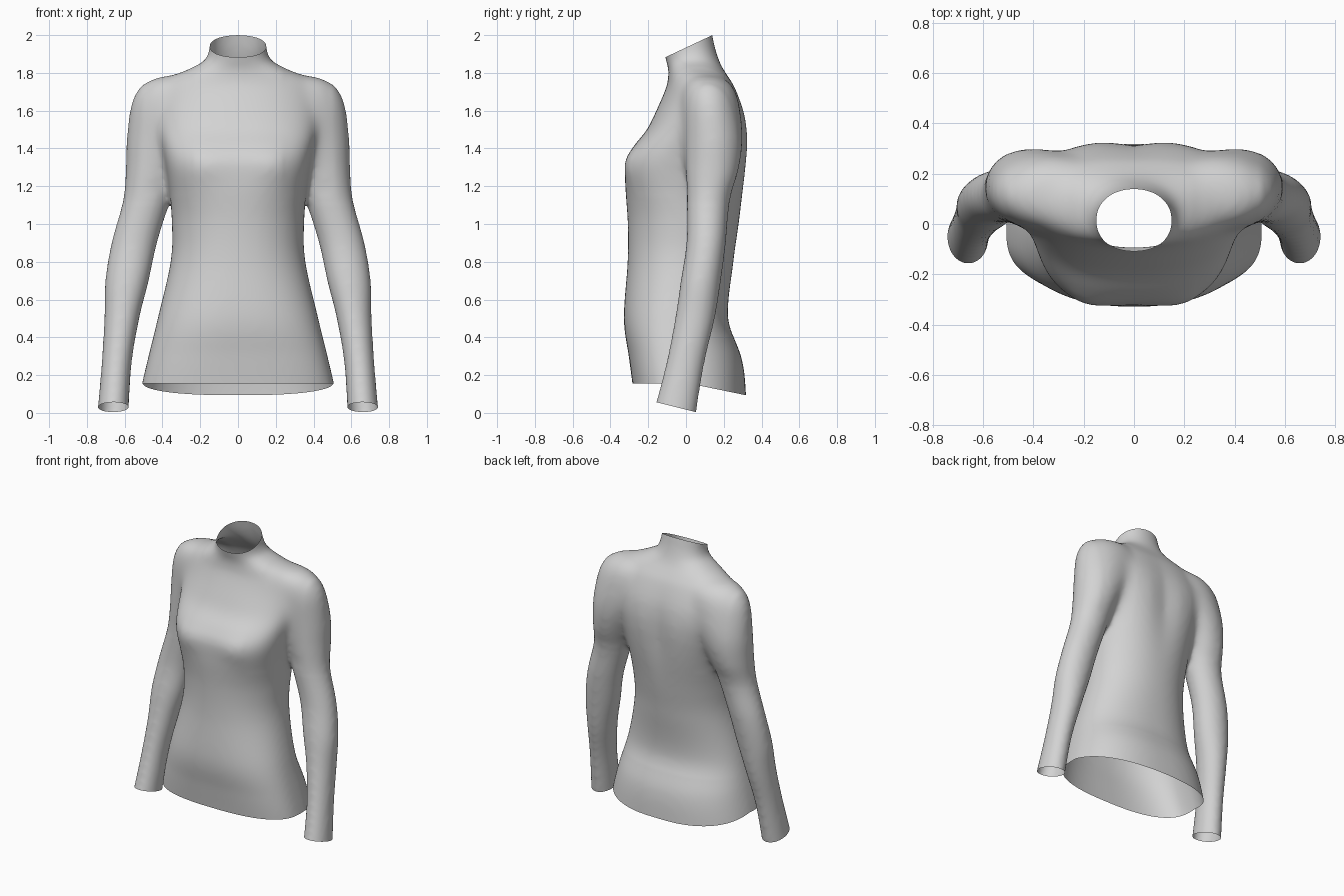
import bpy, bmesh, math
from mathutils import Vector

if "Cube" in bpy.data.objects:
    bpy.data.objects.remove(bpy.data.objects["Cube"])

SEG = 64


def bump(v, centre, width):
    return math.exp(-((v - centre) / width) ** 2)


def spline(rows, steps=8):
    """Catmull-Rom resampling of section rows."""
    out = []
    for i in range(len(rows) - 1):
        a, b, c, d = (rows[max(0, min(len(rows) - 1, k))] for k in (i - 1, i, i + 1, i + 2))
        for s in range(steps):
            t = s / steps
            out.append([q + 0.5 * t * (r - p + t * (2 * p - 5 * q + 4 * r - e + t * (3 * (q - r) + e - p)))
                        for p, q, r, e in zip(a, b, c, d)])
    out.append(list(rows[-1]))
    return out


def power(v, n):
    return math.copysign(abs(v) ** (2 / n), v)


def loft(bm, rings):
    """Closed skin through rings ordered from top to bottom."""
    loops = [[bm.verts.new(p) for p in ring] for ring in rings]
    for a, b in zip(loops, loops[1:]):
        for i in range(SEG):
            j = (i + 1) % SEG
            bm.faces.new((a[i], b[i], b[j], a[j]))
    bm.faces.new(loops[0])
    bm.faces.new(loops[-1][::-1])


# Torso sections: z, half width, front y, back y
torso = [
    (2.10, .138, -.132, .12),
    (1.95, .15, -.123, .15),
    (1.90, .159, -.114, .164),
    (1.86, .185, -.104, .178),
    (1.82, .265, -.094, .198),
    (1.78, .36, -.094, .225),
    (1.72, .43, -.106, .262),
    (1.60, .445, -.157, .308),
    (1.50, .43, -.207, .327),
    (1.41, .405, -.278, .33),
    (1.33, .387, -.319, .325),
    (1.20, .366, -.321, .31),
    (1.00, .35, -.308, .28),
    (.80, .357, -.309, .251),
    (.50, .425, -.329, .223),
    (.30, .474, -.303, .298),
    (.15, .509, -.283, .318),
    (.02, .533, -.268, .322),
]


def torso_ring(row):
    z, w, yf, yb = row
    yc = .12 * bump(z, 1.66, .22) - .05 * bump(z, .4, .4)
    n_back = 2.1 + .6 * bump(z, 1.38, .3) + .35 * bump(z, .15, .4)
    n_front = 2.1 + .75 * bump(z, 1.34, .2) + .5 * bump(z, .2, .4)
    pts = []
    for i in range(SEG):
        a = 2 * math.pi * i / SEG
        s = math.sin(a)
        n = n_front if s < 0 else n_back
        x = w * power(math.cos(a), n)
        y = yc + (yc - yf if s < 0 else yb - yc) * power(s, n)
        if s > 0:  # shallow spine groove
            y -= .02 * bump(x, 0, .08) * bump(z, 1.4, .25)
        else:      # bust fullness
            y -= .014 * bump(abs(x), .2, .1) * bump(z, 1.31, .09)
        pts.append((x, y, z))
    return pts


# Sleeve sections: z, inner x, outer x, front y, back y
sleeve = [
    (1.785, .18, .40, .05, .17),
    (1.76, .12, .475, .005, .22),
    (1.71, .10, .53, -.02, .26),
    (1.62, .12, .568, -.028, .285),
    (1.45, .22, .589, -.015, .302),
    (1.28, .31, .595, -.004, .28),
    (1.12, .36, .61, .004, .232),
    (.90, .428, .67, .002, .211),
    (.70, .472, .703, -.028, .185),
    (.50, .522, .708, -.058, .153),
    (.25, .564, .723, -.108, .095),
    (-.08, .583, .752, -.196, .042),
]


def sleeve_ring(row, side):
    z, xi, xo, yf, yb = row
    pts = []
    for i in range(SEG):
        a = 2 * math.pi * i / SEG
        x = (xi + xo) / 2 + side * (xo - xi) / 2 * math.cos(a)
        pts.append((side * x, (yf + yb) / 2 + (yb - yf) / 2 * math.sin(a), z))
    return pts


# Merge torso and both sleeves into one skin
bm = bmesh.new()
loft(bm, [torso_ring(r) for r in spline(torso)])
for side in (-1, 1):
    loft(bm, [sleeve_ring(r, side) for r in spline(sleeve)])
bmesh.ops.recalc_face_normals(bm, faces=bm.faces)
mesh = bpy.data.meshes.new("sweater")
bm.to_mesh(mesh)
bm.free()
sweater = bpy.data.objects.new("sweater", mesh)
bpy.context.collection.objects.link(sweater)
bpy.context.view_layer.objects.active = sweater
sweater.select_set(True)
mod = sweater.modifiers.new("merge", 'REMESH')
mod.mode = 'VOXEL'
mod.voxel_size = .014
bpy.ops.object.modifier_apply(modifier=mod.name)

bm = bmesh.new()
bm.from_mesh(sweater.data)


def relax(verts, times):
    for _ in range(times):
        bmesh.ops.smooth_vert(bm, verts=verts, factor=.5,
                              use_axis_x=True, use_axis_y=True, use_axis_z=True)


# Soften the cloth, most of all where sleeves meet the body
relax(bm.verts[:], 8)
relax([v for v in bm.verts if v.co.z > 1.15 and .24 < abs(v.co.x) < .5], 22)
relax([v for v in bm.verts if v.co.z > 1.1 and abs(v.co.x) > .2], 4)


def cut_open(region, point, normal):
    """Trim the faces of a region beyond a plane, leaving an open edge."""
    faces = [f for f in bm.faces if region(f.calc_center_median())]
    geom = set(faces)
    for f in faces:
        geom.update(f.verts)
        geom.update(f.edges)
    bmesh.ops.bisect_plane(bm, geom=list(geom), dist=1e-5, plane_co=Vector(point),
                           plane_no=Vector(normal).normalized(), clear_outer=True)


# Collar, hem and cuff openings
cut_open(lambda c: c.z > 1.78 and abs(c.x) < .25, (0, .14, 2.0), (0, -.47, 1))
cut_open(lambda c: c.z < .4 and abs(c.x) < .545, (0, 0, .155), (0, 0, -1))
for side in (-1, 1):
    cut_open(lambda c: c.z < .25 and c.x * side > .545, (side * .66, -.05, .03), (0, -.25, -1))

# Dip the hem at the back
for v in bm.verts:
    if abs(v.co.x) < .545 and v.co.z < .4 and v.co.y > .02:
        t = min(1, (v.co.y - .02) / .29)
        v.co.z -= .06 * t * (.4 - v.co.z) / .245
bm.to_mesh(sweater.data)
bm.free()

# Plain cloth colour
cloth = bpy.data.materials.new("light_grey_cloth")
cloth.diffuse_color = (.65, .65, .65, 1)
cloth.use_nodes = True
cloth.node_tree.nodes["Principled BSDF"].inputs["Base Color"].default_value = cloth.diffuse_color
sweater.data.materials.clear()
sweater.data.materials.append(cloth)
bpy.ops.object.shade_smooth_by_angle(angle=math.radians(50))
